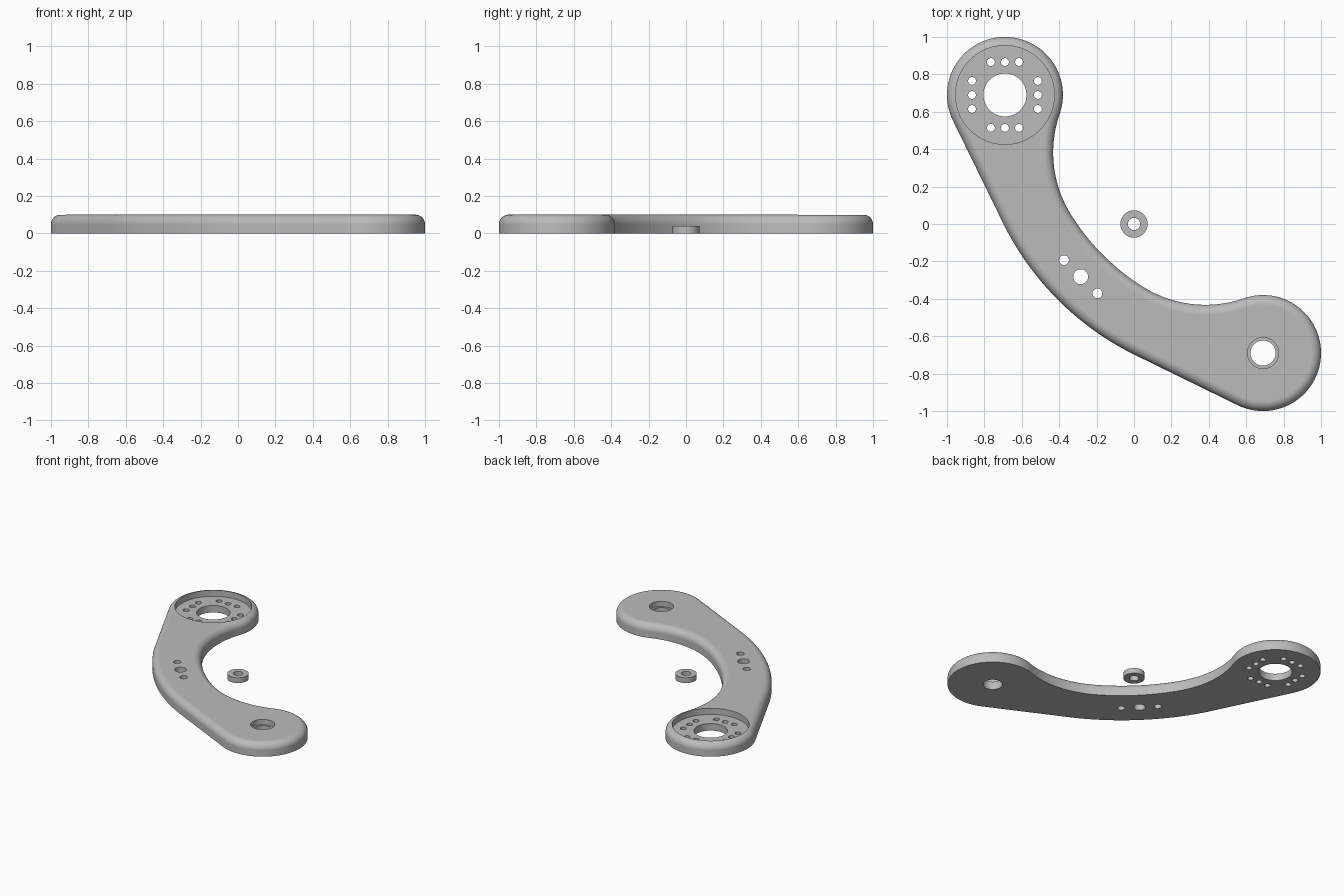
import bpy
import bmesh
from math import acos, atan2, cos, sin, pi, radians
from mathutils import Vector

cube = bpy.data.objects.get("Cube")
if cube:
    bpy.data.objects.remove(cube, do_unlink=True)

# Material
gray = bpy.data.materials.new("light gray")
gray.use_nodes = True
color = (0.5, 0.5, 0.5, 1)
gray.diffuse_color = color
gray.node_tree.nodes["Principled BSDF"].inputs["Base Color"].default_value = color

HEIGHT = 0.1
PIVOT = 0.69          # distance of the end centres from both axes
END_R = 0.31
OUTER_R, INNER_R = 1.55, 1.21
FILLET_R = 0.625
EDGE_R = 0.052


def direction(a):
    return Vector((cos(a), sin(a)))


def arc(center, radius, start, end, steps, side=1):
    """Points with outward normals, leaving out the last point."""
    angles = [start + (end - start) * i / steps for i in range(steps)]
    return [(center + radius * direction(a), side * direction(a)) for a in angles]


def loft(name, rings):
    """Closed solid from stacked rings of equal length."""
    bm = bmesh.new()
    loops = [[bm.verts.new(p) for p in ring] for ring in rings]
    n = len(loops[0])
    for low, high in zip(loops, loops[1:]):
        for i in range(n):
            j = (i + 1) % n
            bm.faces.new((low[i], low[j], high[j], high[i]))
    bm.faces.new(loops[0][::-1])
    bm.faces.new(loops[-1])
    mesh = bpy.data.meshes.new(name)
    bm.to_mesh(mesh)
    bm.free()
    mesh.materials.append(gray)
    obj = bpy.data.objects.new(name, mesh)
    bpy.context.collection.objects.link(obj)
    return obj


def cylinder(name, x, y, radius, low, high, sides=32):
    outline = arc(Vector((x, y)), radius, 0, 2 * pi, sides)
    return loft(name, [[(*p, z) for p, _ in outline] for z in (low, high)])


def cut(obj, x, y, radius, floor=-0.1, sides=32):
    """Round hole from above, through unless a floor is given."""
    tool = cylinder("hole_cutter", x, y, radius, floor, 0.3, sides)
    tool.hide_render = True
    mod = obj.modifiers.new("hole", 'BOOLEAN')
    mod.operation = 'DIFFERENCE'
    mod.solver = 'EXACT'
    mod.object = tool
    bpy.context.view_layer.objects.active = obj
    bpy.ops.object.modifier_apply(modifier=mod.name)
    bpy.data.objects.remove(tool, do_unlink=True)


def finish(obj):
    bpy.ops.object.select_all(action='DESELECT')
    obj.select_set(True)
    bpy.context.view_layer.objects.active = obj
    bpy.ops.object.shade_smooth_by_angle(angle=radians(30))
    mod = obj.modifiers.new("flat_face_normals", 'WEIGHTED_NORMAL')
    mod.keep_sharp = True


# Arm outline: tangent arcs for one half, mirrored across the diagonal
bend = Vector((PIVOT, PIVOT))
end = Vector((PIVOT, -PIVOT))
span = 2 * PIVOT
diagonal, down = 1.25 * pi, 1.5 * pi
tangent = down - acos((OUTER_R - END_R) / span)
a, c = INNER_R - FILLET_R, END_R + FILLET_R
neck = down - acos((a * a + span * span - c * c) / (2 * a * span))
fillet = bend + a * direction(neck)
to_fillet = fillet - end
contact = atan2(to_fillet.y, to_fillet.x)

half = arc(bend, OUTER_R, diagonal, tangent, 16)
half += arc(end, END_R, tangent, contact + 2 * pi, 64)
half += arc(fillet, FILLET_R, contact + pi, neck, 20, -1)
half += arc(bend, INNER_R, neck, diagonal, 16, -1)
half.append((bend + INNER_R * direction(diagonal), -direction(diagonal)))
outline = half + [(p.yx, n.yx) for p, n in reversed(half[1:-1])]

# Arm body with a rounded top edge
layers = [(0, 0)]
for i in range(9):
    t = i / 8 * pi / 2
    layers.append((EDGE_R * (1 - cos(t)), HEIGHT - EDGE_R * (1 - sin(t))))
arm = loft("curved_arm", [[(*(p - n * d), z) for p, n in outline] for d, z in layers])

# Mounting end: round recess, centre hole and four rows of screw holes
cut(arm, -PIVOT, PIVOT, 0.264, 0.053, 96)
cut(arm, -PIVOT, PIVOT, 0.115, sides=64)
for k in range(4):
    for offset in (-0.075, 0, 0.075):
        spot = Vector((-PIVOT, PIVOT)) + 0.176 * direction(k * pi / 2) \
            + offset * direction((k + 1) * pi / 2)
        cut(arm, spot.x, spot.y, 0.021, sides=24)

# Pivot end: stepped hole
cut(arm, PIVOT, -PIVOT, 0.083, 0.06, 48)
cut(arm, PIVOT, -PIVOT, 0.067, sides=48)

# Middle of the arm: three holes in a row
for offset, radius in ((-0.089, 0.026), (0, 0.04), (0.089, 0.026)):
    cut(arm, -0.285 + offset, -0.282 - offset, radius)
finish(arm)

# Loose spacer ring
spacer = cylinder("spacer_ring", 0, 0, 0.073, 0, 0.04, 48)
cut(spacer, 0, 0, 0.033)
finish(spacer)
